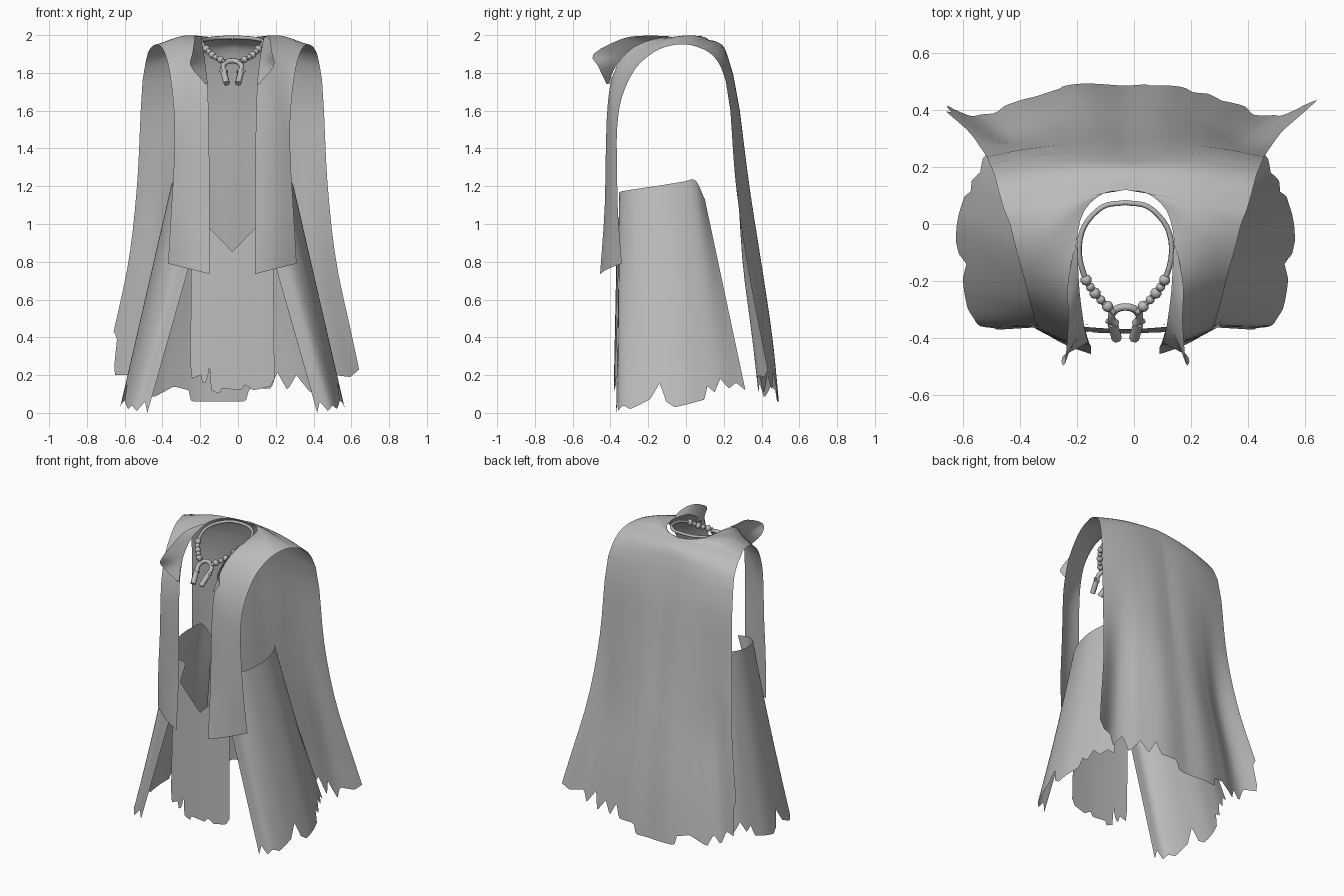
import bpy, bmesh, math
from mathutils import Vector

cube = bpy.data.objects.get("Cube")
if cube:
    bpy.data.objects.remove(cube)

CX = -0.03  # plane of symmetry

grey = bpy.data.materials.new("grey_cloth")
grey.use_nodes = True
grey.diffuse_color = (0.5, 0.5, 0.5, 1)
grey.node_tree.nodes["Principled BSDF"].inputs["Base Color"].default_value = (0.5, 0.5, 0.5, 1)


def polyline(pts, x):
    """Linear height of a ragged outline at x."""
    for (x0, z0), (x1, z1) in zip(pts, pts[1:]):
        if x <= x1:
            return z0 + (z1 - z0) * (x - x0) / (x1 - x0)
    return pts[-1][1]


def spline(pts, u):
    """Smooth curve through equally spaced control points, u in 0..1."""
    n = len(pts) - 1
    i = min(int(u * n), n - 1)
    f = u * n - i
    b, c = Vector(pts[i]), Vector(pts[i + 1])
    a = Vector(pts[i - 1]) if i else 2 * b - c
    d = Vector(pts[i + 2]) if i + 2 <= n else 2 * c - b
    return 0.5 * (2 * b + (c - a) * f + (2 * a - 5 * b + 4 * c - d) * f * f
                  + (3 * b - a - 3 * c + d) * f ** 3)


def sheet(name, grids):
    """Cloth object made of (rows, side) grids; side -1 mirrors about the middle."""
    bm = bmesh.new()
    for rows, side in grids:
        vs = [[bm.verts.new((CX + side * p[0], p[1], p[2])) for p in r] for r in rows]
        for r0, r1 in zip(vs, vs[1:]):
            for j in range(len(r0) - 1):
                quad = [r0[j], r1[j], r1[j + 1], r0[j + 1]]
                bm.faces.new(quad if side > 0 else quad[::-1])
    bmesh.ops.remove_doubles(bm, verts=bm.verts, dist=0.0005)
    return finish(name, bm)


def finish(name, bm):
    mesh = bpy.data.meshes.new(name)
    bm.to_mesh(mesh)
    bm.free()
    mesh.materials.append(grey)
    mesh.shade_smooth()
    obj = bpy.data.objects.new(name, mesh)
    bpy.context.collection.objects.link(obj)
    return obj


def tube(name, pts, radius):
    curve = bpy.data.curves.new(name, "CURVE")
    curve.dimensions = "3D"
    curve.bevel_depth = radius
    curve.bevel_resolution = 1
    curve.use_fill_caps = True
    sp = curve.splines.new("POLY")
    sp.points.add(len(pts) - 1)
    for p, co in zip(sp.points, pts):
        p.co = (CX + co[0], co[1], co[2], 1)
    curve.materials.append(grey)
    obj = bpy.data.objects.new(name, curve)
    bpy.context.collection.objects.link(obj)
    return obj


# Cape: back drape from the floor up to DRAPE_TOP (half width, then y from middle to edge)
DRAPE_TOP = 1.6
drape = [(.72, .49, .495, .45, .395, .48), (.635, .45, .455, .41, .35, .40),
         (.55, .395, .395, .355, .30, .325), (.505, .33, .335, .315, .28, .265),
         (.485, .28, .285, .275, .26, .235)]
cape_hem = [(-1, .43), (-.96, .40), (-.93, .2), (-.8, .2), (-.72, .1), (-.66, .16), (-.6, .08),
            (-.45, .14), (-.33, .12), (-.31, .06), (.1, .06), (.13, .13), (.3, .13), (.35, .22),
            (.42, .12), (.5, .2), (.6, .1), (.66, .22), (.75, .12), (.8, .2), (.92, .19), (1, .23)]
# Shoulders and hanging front strips: neck-side edge and arm-side edge
neck_edge = [(0, .245, 1.8), (0, .205, 1.93), (0, .16, 1.965), (0, .12, 1.975), (.075, .108, 1.985),
             (.145, .045, 1.99), (.172, -.07, 1.99), (.17, -.2, 1.97), (.155, -.31, 1.91),
             (.135, -.39, 1.78), (.125, -.42, 1.55), (.12, -.43, 1.1), (.12, -.455, .735)]
arm_edge = [(.475, .21, 1.76), (.46, .175, 1.85), (.445, .12, 1.91), (.425, .05, 1.94),
            (.405, 0, 1.95), (.385, -.08, 1.945), (.36, -.17, 1.91), (.335, -.27, 1.82),
            (.315, -.34, 1.67), (.305, -.365, 1.5), (.31, -.365, 1.3), (.325, -.36, 1.05),
            (.34, -.34, .79)]
COLS = 48


def cape_half(side):
    rows = []
    for k in range(12):
        row = []
        for j in range(COLS + 1):
            t = j / COLS
            hem = polyline(cape_hem, side * t)
            z = hem + (DRAPE_TOP - hem) * k / 11
            width, *depths = spline(drape, z / DRAPE_TOP)
            row.append((width * t, spline([(y, 0) for y in depths], t).x, z))
        rows.append(row)
    steps = 36
    for k in range(steps + 1):
        u = k / steps
        a, b = spline(neck_edge, u), spline(arm_edge, u)
        a.x = max(0, a.x)
        top = max(0, 1 - abs(u * 12 - 5) / 5)
        front = min(1, max(0, u * 12 - 6) / 3)
        bulge = Vector((0, .02 * (1 - front) * (1 - top) - .015 * front, .028 * top))
        rows.append([a.lerp(b, j / COLS) + bulge * math.sin(math.pi * j / COLS)
                     for j in range(COLS + 1)])
    return rows


sheet("cape", [(cape_half(s), s) for s in (1, -1)])

# Collar flaps folded out at the neck opening
flap_base = [(.168, -.08, 1.99), (.165, -.16, 1.98), (.16, -.24, 1.955),
             (.15, -.32, 1.9), (.14, -.38, 1.82), (.13, -.41, 1.74)]
flap_rim = [(.183, -.1, 1.995), (.203, -.22, 1.997), (.2, -.34, 1.98),
            (.212, -.49, 1.9), (.22, -.465, 1.835), (.14, -.42, 1.74)]
flap = [[spline(flap_base, j / 15).lerp(spline(flap_rim, j / 15), k / 4) for j in range(16)]
        for k in range(5)]
sheet("collar_flaps", [(flap, s) for s in (1, -1)])

# Side skirts, flaring from the waist to a ragged hem
waist = [(.12, -.35, 1.16), (.2, -.35, 1.17), (.27, -.3, 1.18), (.31, -.2, 1.195),
         (.322, -.1, 1.21), (.305, -.01, 1.225), (.275, .05, 1.23), (.235, .1, 1.13)]
flare = [(.45, -.37, 0), (.53, -.345, 0), (.575, -.24, 0), (.595, -.12, 0),
         (.6, 0, 0), (.58, .1, 0), (.545, .21, 0), (.48, .34, 0)]
skirt_hem = [(0, .0), (.05, .06), (.1, .01), (.17, .04), (.22, .02), (.35, .07), (.42, .16), (.45, .06),
             (.5, .03), (.72, .07), (.75, .14), (.8, .11), (.85, .18), (.9, .13), (.95, .16), (1, .12)]
skirt = []
for k in range(9):
    row = []
    for j in range(61):
        u = j / 60
        a, b = spline(waist, u), spline(flare, u)
        f = k / 8 * (a.z - polyline(skirt_hem, u)) / a.z
        row.append(a.lerp(b, f))
    skirt.append(row)
sheet("side_skirts", [(skirt, s) for s in (1, -1)])

# Front panel with a notched top and torn bottom
panel_hem = [(-1, .26), (-.97, .18), (-.75, .2), (-.7, .15), (-.6, .17), (-.53, .26), (-.5, .12),
             (-.3, .1), (-.25, .13), (.2, .12), (.3, .15), (.5, .12), (.9, .14), (1, .18)]
panel = []
for k in range(7):
    row = []
    for j in range(49):
        u = j / 24 - 1
        top, hem = .855 + .22 * abs(u), polyline(panel_hem, u)
        z = top + (hem - top) * k / 6
        row.append(((.225 - .01 * z) * u, -.385 + .02 * z + .012 * u * u, z))
    panel.append(row)
sheet("front_panel", [(panel, 1)])

# Necklace: cord, beads and horseshoe pendant
half_cord = [(0, .075, 1.988), (.08, .06, 1.985), (.145, -.01, 1.975), (.162, -.1, 1.96),
             (.14, -.19, 1.93), (.1, -.25, 1.89), (.04, -.31, 1.86)]
cord = [spline(half_cord, j / 24) for j in range(25)]
tube("necklace_cord", [(-p.x, p.y, p.z) for p in cord[:0:-1]] + cord, .01)

bm = bmesh.new()
for side in (1, -1):
    for i in range(5):
        p = spline(half_cord, .68 + .065 * i)
        ball = bmesh.ops.create_uvsphere(bm, u_segments=10, v_segments=6, radius=.02 - .004 * (i % 2))
        bmesh.ops.translate(bm, verts=ball["verts"], vec=(CX + side * p.x, p.y, p.z))
finish("necklace_beads", bm)


def tilt(x, d):
    """Point on the leaning pendant plane, d measured downward."""
    return (x, -.29 - .68 * d, 1.865 - .73 * d)


arc = [math.radians(a) for a in range(-140, 141, 20)]
tube("pendant_ring", [tilt(.05 * math.sin(a), .05 - .05 * math.cos(a)) for a in arc], .014)
for side, label in ((1, "left"), (-1, "right")):
    tube("pendant_leg_" + label, [tilt(side * .045, .085), tilt(side * .03, .165)], .018)
    tube("pendant_horn_" + label, [tilt(side * .04, .09), tilt(side * .065, .07)], .009)
